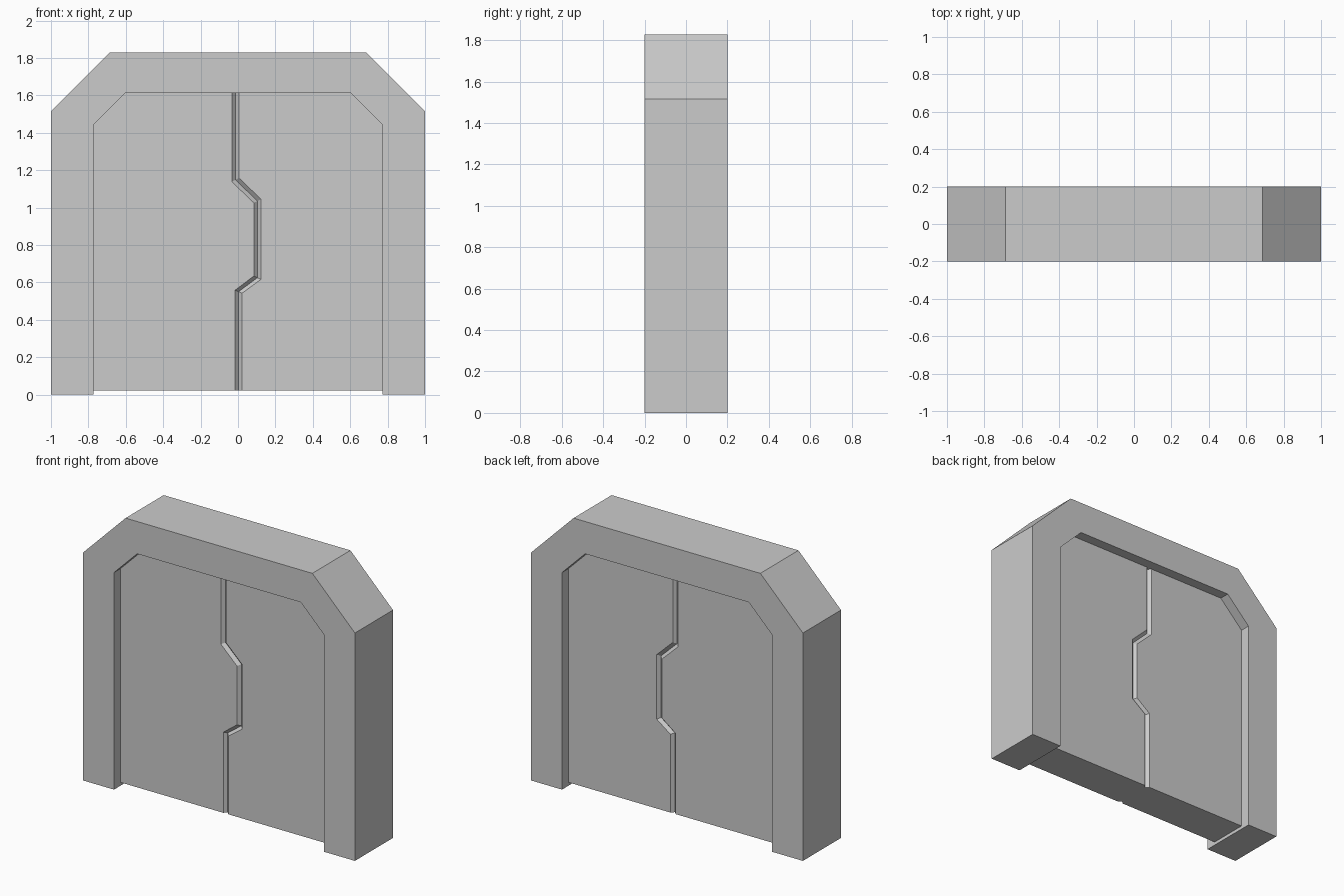
import bpy, bmesh

if "Cube" in bpy.data.objects:
    bpy.data.objects.remove(bpy.data.objects["Cube"])


def loft(name, layers):
    """Solid from matching x-z outlines stacked along y: [(y, outline), ...]."""
    bm = bmesh.new()
    rings = [[bm.verts.new((x, y, z)) for x, z in pts] for y, pts in layers]
    n = len(rings[0])
    for a, b in zip(rings, rings[1:]):
        for i in range(n):
            j = (i + 1) % n
            bm.faces.new((a[i], a[j], b[j], b[i]))
    bm.faces.new(rings[0])
    bm.faces.new(rings[-1])
    bmesh.ops.recalc_face_normals(bm, faces=bm.faces)
    mesh = bpy.data.meshes.new(name)
    bm.to_mesh(mesh)
    bm.free()
    obj = bpy.data.objects.new(name, mesh)
    bpy.context.collection.objects.link(obj)
    return obj


def mirrored(half):
    return half + [(-x, z) for x, z in reversed(half)]


# Door frame: chamfered arch with two legs
outer = [(-1, 0), (-1, 1.515), (-0.687, 1.828)]
inner = [(0.772, 0), (0.772, 1.443), (0.602, 1.613)]
arch = mirrored(outer) + mirrored(inner)
loft("door_frame", [(-0.2, arch), (0.2, arch)])

# Interlocking door leaves, recessed, with a chamfer along the zigzag seam
FACE, CHAMFER, BASE, TOP = 0.132, 0.02, 0.022, 1.613
# seam lines listed from bottom to top
seam_mid = [(0.003, BASE), (0.003, 0.55), (0.104, 0.625),
            (0.104, 1.035), (-0.014, 1.148), (-0.014, TOP)]
seam_left = [(-0.016, BASE), (-0.016, 0.558), (0.085, 0.634),
             (0.085, 1.025), (-0.033, 1.138), (-0.033, TOP)]
# the right edge is the left edge reflected through the seam centre
seam_right = [(2 * m[0] - l[0], 2 * m[1] - l[1])
              for m, l in zip(seam_mid, seam_left)]

for name, side, edge in (("left_door", -1, seam_left),
                         ("right_door", 1, seam_right)):
    rim = [(side * 0.602, TOP), (side * 0.772, 1.443), (side * 0.772, BASE)]
    loft(name, [(-FACE, edge + rim), (-FACE + CHAMFER, seam_mid + rim),
                (FACE - CHAMFER, seam_mid + rim), (FACE, edge + rim)])
